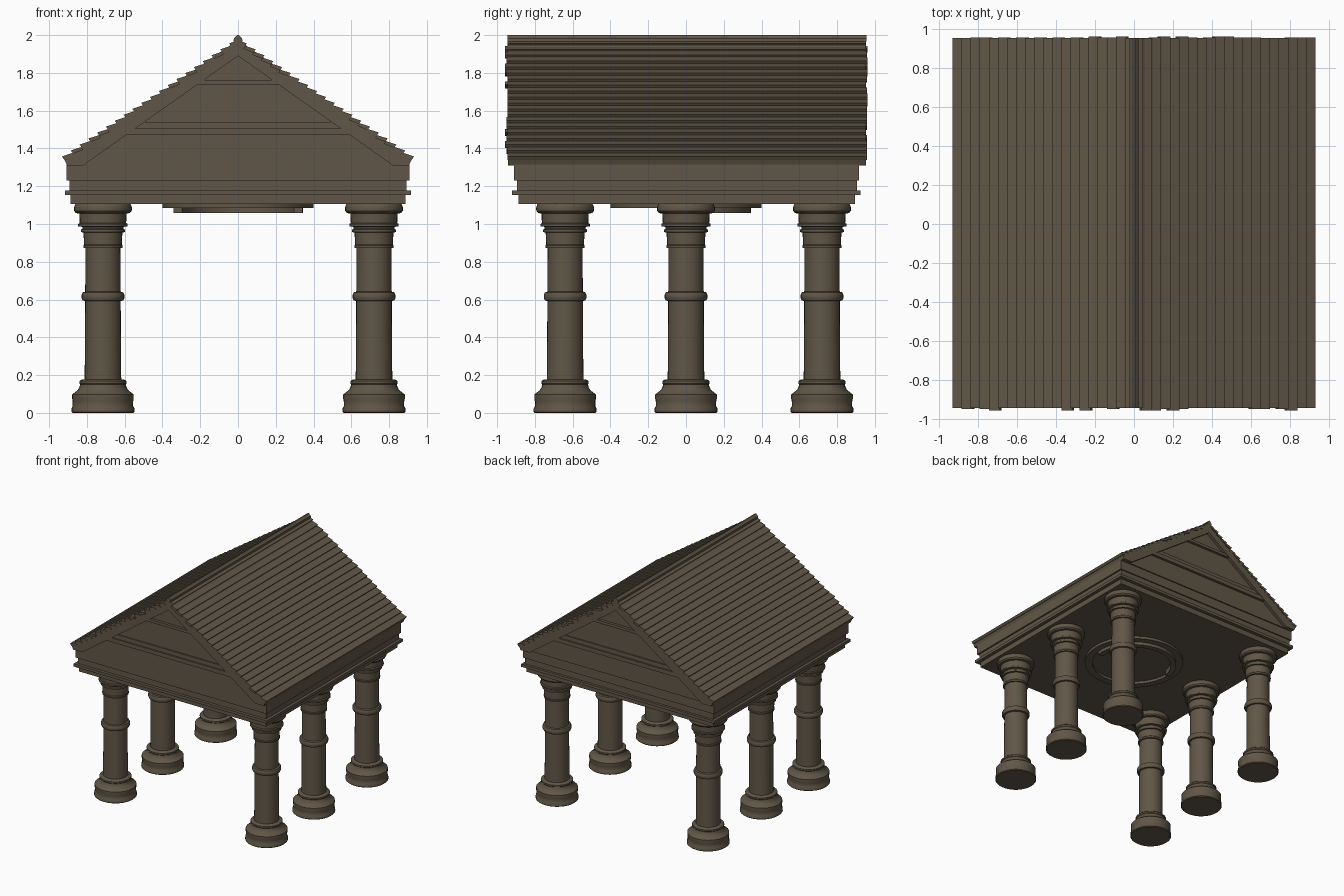
import bpy, bmesh, math, random
from mathutils import Vector

if "Cube" in bpy.data.objects:
    bpy.data.objects.remove(bpy.data.objects["Cube"])

random.seed(4)
stone = bpy.data.materials.new("weathered brown")
stone.diffuse_color = (0.118, 0.094, 0.063, 1)
stone.use_nodes = True
stone.node_tree.nodes["Principled BSDF"].inputs["Base Color"].default_value = stone.diffuse_color


def finish(name, bm):
    bmesh.ops.recalc_face_normals(bm, faces=bm.faces)
    me = bpy.data.meshes.new(name)
    bm.to_mesh(me)
    bm.free()
    me.materials.append(stone)
    ob = bpy.data.objects.new(name, me)
    bpy.context.collection.objects.link(ob)
    return ob


def add_prism(bm, pts, y0, y1):
    # extrude an xz outline along y
    a = [bm.verts.new((x, y0, z)) for x, z in pts]
    b = [bm.verts.new((x, y1, z)) for x, z in pts]
    bm.faces.new(a)
    bm.faces.new(b[::-1])
    n = len(pts)
    for i in range(n):
        j = (i + 1) % n
        bm.faces.new((a[i], b[i], b[j], a[j]))


def prism(name, pts, y0, y1):
    bm = bmesh.new()
    add_prism(bm, pts, y0, y1)
    return finish(name, bm)


def box(name, hx, y0, y1, z0, z1):
    return prism(name, [(-hx, z0), (hx, z0), (hx, z1), (-hx, z1)], y0, y1)


def smooth(ob):
    bpy.ops.object.select_all(action='DESELECT')
    ob.select_set(True)
    bpy.context.view_layer.objects.active = ob
    bpy.ops.object.shade_smooth_by_angle(angle=math.radians(35))


def lathe(name, prof, seg, start=0.0, sweep=math.tau, closed=False):
    # revolve an (r, z) profile; closed profiles make rings
    bm = bmesh.new()
    full = abs(sweep - math.tau) < 1e-4
    rings = []
    for s in range(seg if full else seg + 1):
        a = start + sweep * s / seg
        rings.append([bm.verts.new((r * math.cos(a), r * math.sin(a), z)) for r, z in prof])
    n = len(prof)
    for s in range(seg):
        p, q = rings[s], rings[(s + 1) % len(rings)]
        for i in range(n if closed else n - 1):
            j = (i + 1) % n
            bm.faces.new((p[i], q[i], q[j], p[j]))
    if not full:
        bm.faces.new(rings[0])
        bm.faces.new(rings[-1])
    elif not closed:
        bm.faces.new([r[0] for r in rings])
        bm.faces.new([r[-1] for r in rings])
    ob = finish(name, bm)
    smooth(ob)
    return ob


# columns: plinth, tapering foot, ringed shaft, flared capital
column_profile = [
    (0.160, 0.0), (0.167, 0.006), (0.166, 0.025), (0.160, 0.035), (0.160, 0.06),
    (0.163, 0.075), (0.163, 0.098), (0.152, 0.106), (0.134, 0.12), (0.125, 0.135),
    (0.121, 0.15), (0.125, 0.155), (0.125, 0.168), (0.116, 0.175), (0.097, 0.178),
    (0.095, 0.40), (0.094, 0.592), (0.107, 0.595), (0.113, 0.607), (0.113, 0.625),
    (0.107, 0.638), (0.094, 0.642), (0.092, 0.872), (0.103, 0.874), (0.104, 0.886),
    (0.100, 0.892), (0.103, 0.955), (0.116, 0.957), (0.116, 0.97), (0.108, 0.975),
    (0.110, 0.985), (0.131, 0.988), (0.131, 1.0), (0.123, 1.005), (0.125, 1.055),
    (0.143, 1.058), (0.152, 1.068), (0.154, 1.085), (0.148, 1.102), (0.138, 1.115)]
master = lathe("column", column_profile, 32)
spots = [(x, y) for x in (-0.715, 0.72) for y in (-0.64, 0.0, 0.72)]
for k, (x, y) in enumerate(spots):
    ob = master if k == 0 else master.copy()
    if k:
        bpy.context.collection.objects.link(ob)
    ob.name = "column_%d" % (k + 1)
    ob.location = (x, y, 0)

# entablature bands
box("lower_band", 0.888, -0.888, 0.895, 1.107, 1.155)
box("ledge", 0.917, -0.920, 0.925, 1.153, 1.177)
box("middle_band", 0.893, -0.895, 0.905, 1.175, 1.232)
box("upper_band", 0.907, -0.910, 0.915, 1.230, 1.315)

# gable core, raking frame and cross beams on both ends
prism("gable_core", [(-0.90, 1.31), (0.90, 1.31), (0.90, 1.34), (0, 1.96), (-0.90, 1.34)],
      -0.915, 0.925)
for s, side in ((-1, "left"), (1, "right")):
    rake = [(0, 1.975), (0, 1.89), (0.82, 1.31), (0.905, 1.31), (0.918, 1.338)]
    prism(side + "_rake", [(s * x, z) for x, z in rake], -0.942, 0.952)


def beam(name, z0, z1, y0, y1):
    h0, h1 = (1.90 - z0) / 0.71, (1.90 - z1) / 0.71
    prism(name, [(-h0, z0), (h0, z0), (h1, z1), (-h1, z1)], y0, y1)


beam("gable_lower_beam", 1.470, 1.505, -0.938, 0.948)
beam("gable_sill", 1.50, 1.54, -0.926, 0.936)
beam("gable_upper_beam", 1.738, 1.762, -0.938, 0.948)

# overlapping roof planks with slightly uneven ends
COUNT = 20
ridge, eave = Vector((0.0, 1.988)), Vector((0.932, 1.358))
down = (eave - ridge).normalized()
normal = Vector((-down.y, down.x))
bm = bmesh.new()
for s in (-1, 1):
    for i in range(COUNT):
        top = ridge.lerp(eave, i / COUNT) - normal * 0.016
        low = ridge.lerp(eave, (i + 1) / COUNT)
        pts = [top, low, low - normal * 0.022, top - normal * 0.018]
        y0 = -0.946 - random.choice((0, 0, 0, 0.004, 0.012))
        y1 = 0.958 + random.choice((0, 0, -0.004, 0.004))
        add_prism(bm, [(s * p.x, p.y) for p in pts], y0, y1)
finish("roof_planks", bm)
prism("ridge_cap", [(-0.024, 1.966), (0.024, 1.966), (0.022, 1.982), (0.004, 2.0), (-0.004, 2.0),
                    (-0.022, 1.982)], -0.945, 0.955)

# ceiling ring with a broken inner rim
lathe("ceiling_ring", [(0.34, 1.112), (0.34, 1.085), (0.40, 1.085), (0.40, 1.112)], 40, closed=True)
lathe("ceiling_inner_rim", [(0.30, 1.112), (0.30, 1.058), (0.345, 1.058), (0.345, 1.112)], 20,
      start=-0.15, sweep=math.pi, closed=True)
